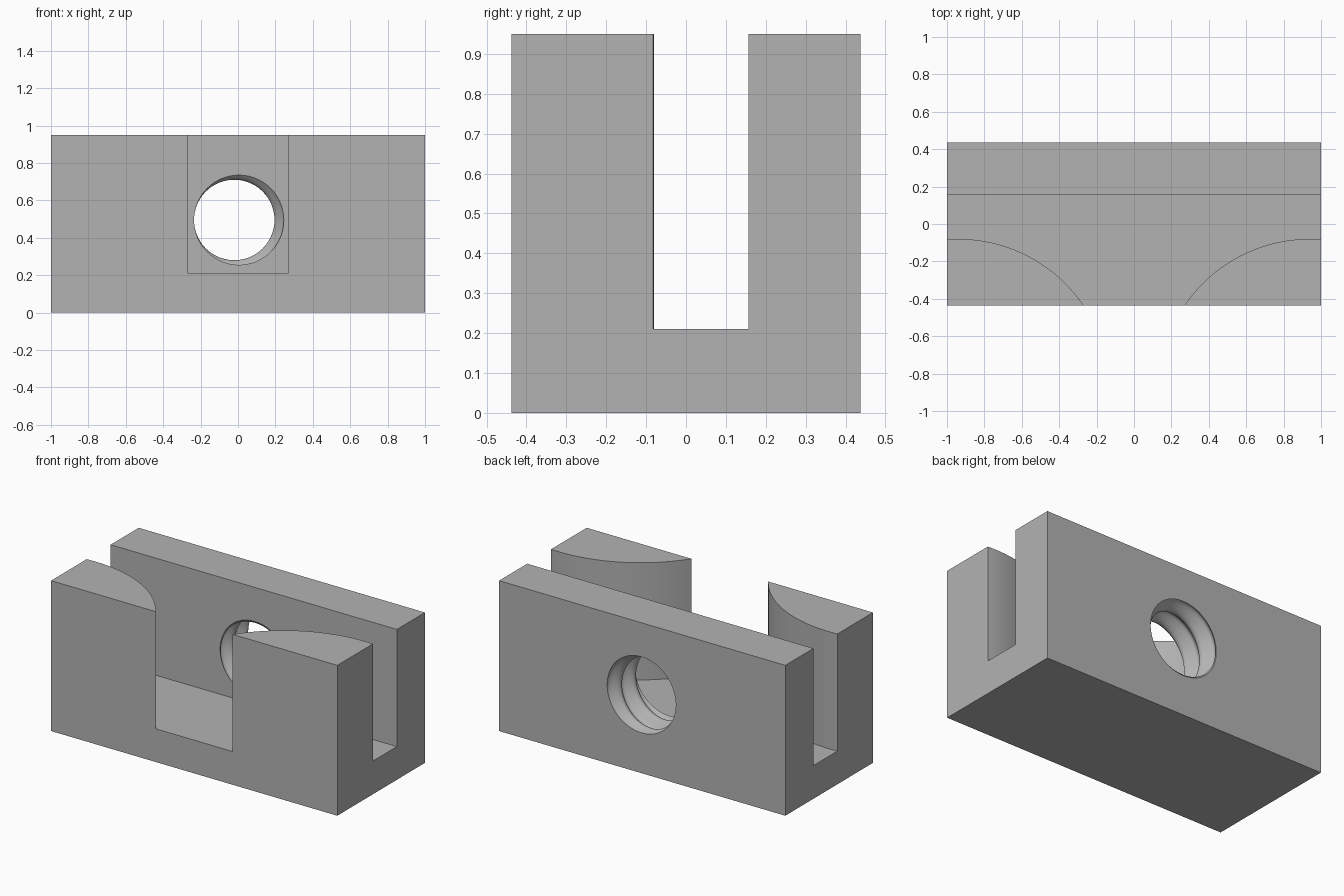
import bpy, bmesh
from math import sin, cos, pi, radians

HALF_Y, HEIGHT = 0.437, 0.95
WALL_FRONT, FLOOR = 0.157, 0.21

cube = bpy.data.objects.get("Cube")
if cube:
    bpy.data.objects.remove(cube, do_unlink=True)

grey = bpy.data.materials.new("plain grey")
grey.use_nodes = True
grey.diffuse_color = (0.45, 0.45, 0.45, 1)
grey.node_tree.nodes["Principled BSDF"].inputs["Base Color"].default_value = grey.diffuse_color


def loft(name, rings):
    """Closed solid skinned through rings of equal point count."""
    bm = bmesh.new()
    loops = [[bm.verts.new(p) for p in ring] for ring in rings]
    n = len(loops[0])
    for low, high in zip(loops, loops[1:]):
        for i in range(n):
            j = (i + 1) % n
            bm.faces.new((low[i], low[j], high[j], high[i]))
    bm.faces.new(loops[0][::-1])
    bm.faces.new(loops[-1])
    bmesh.ops.recalc_face_normals(bm, faces=bm.faces)
    mesh = bpy.data.meshes.new(name)
    bm.to_mesh(mesh)
    bm.free()
    mesh.materials.append(grey)
    obj = bpy.data.objects.new(name, mesh)
    bpy.context.collection.objects.link(obj)
    return obj


def prism(name, outline, z0, z1):
    return loft(name, [[(x, y, z) for x, y in outline] for z in (z0, z1)])


# Solid block
block = prism("clamp_block", [(-1, -HALF_Y), (1, -HALF_Y), (1, HALF_Y), (-1, HALF_Y)], 0, HEIGHT)

# Lengthwise slot opening to the front between two curved posts
STEPS = 40
arc = []
for i in range(STEPS + 1):
    a = radians(98 + (28.8 - 98) * i / STEPS)
    arc.append((-0.94 + 0.81 * cos(a), -0.89 + 0.81 * sin(a)))
right_arc = [(-x, y) for x, y in reversed(arc)]
slot = prism("slot_cutter", [(-1.05, WALL_FRONT)] + arc + right_arc + [(1.05, WALL_FRONT)],
             FLOOR, HEIGHT + 0.1)

# Threaded hole: an off-centre circle twisted along the wall thickness
PITCH, SLICES, SIDES = 0.14, 24, 64
rings = []
for k in range(-SLICES // 2, SLICES * 5 // 2 + 1):
    y = WALL_FRONT + PITCH * k / SLICES
    turn = -2 * pi * k / SLICES
    cx, cz = -0.02 + 0.025 * cos(turn), 0.495 + 0.025 * sin(turn)
    rings.append([(cx + 0.24 * cos(2 * pi * s / SIDES), y, cz + 0.24 * sin(2 * pi * s / SIDES))
                  for s in range(SIDES)])
thread = loft("thread_cutter", rings)

# Cut both shapes out of the block
bpy.context.view_layer.objects.active = block
for cutter in (slot, thread):
    cutter.hide_render = True
    mod = block.modifiers.new(cutter.name, "BOOLEAN")
    mod.operation, mod.solver, mod.object = "DIFFERENCE", "EXACT", cutter
    bpy.ops.object.modifier_apply(modifier=mod.name)
    bpy.data.objects.remove(cutter, do_unlink=True)

# Smooth the curved walls, keep the edges crisp
bpy.ops.object.select_all(action="DESELECT")
block.select_set(True)
bpy.ops.object.shade_smooth_by_angle(angle=radians(30))
